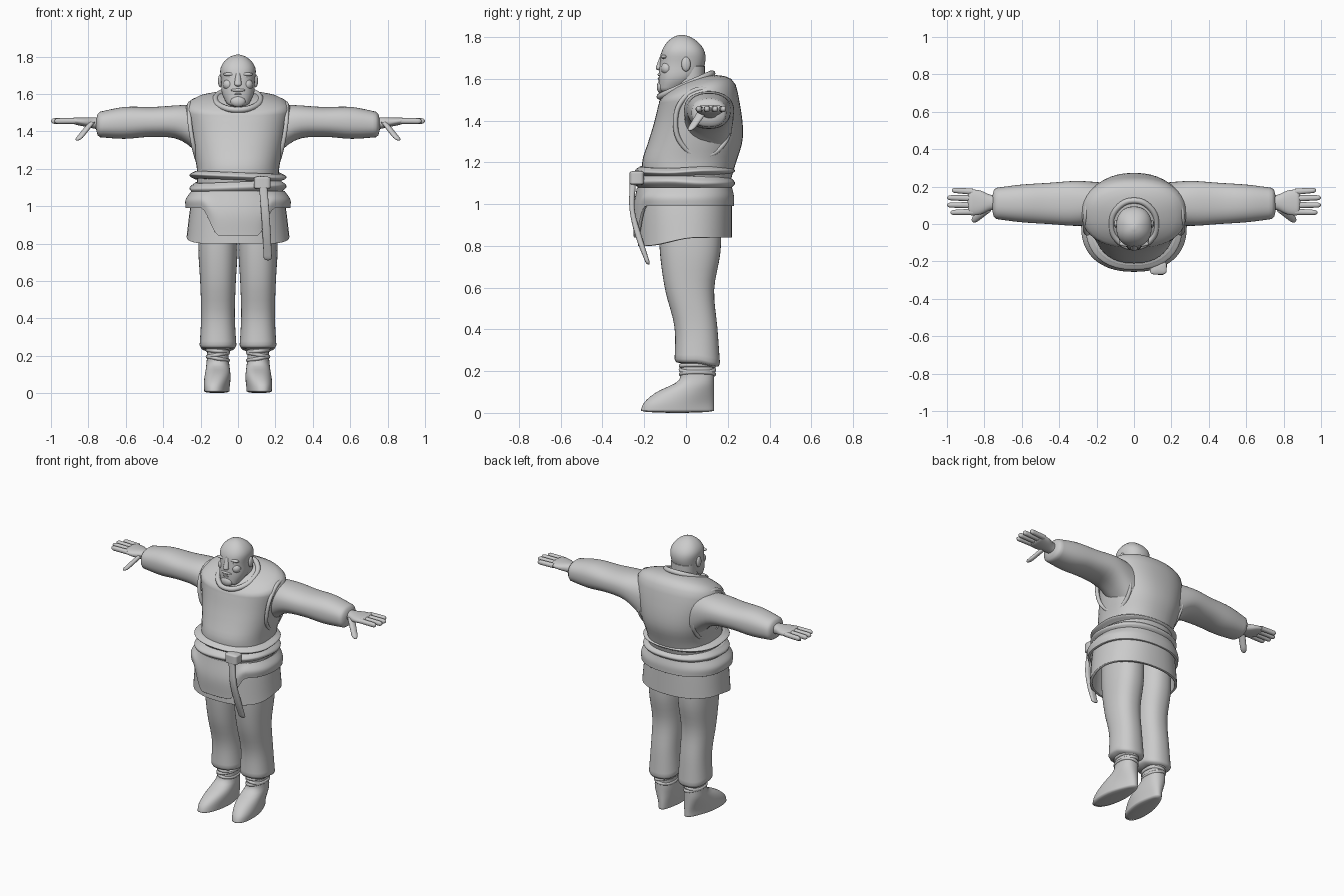
import bpy, bmesh, math
from mathutils import Matrix, Vector

if "Cube" in bpy.data.objects:
    bpy.data.objects.remove(bpy.data.objects["Cube"], do_unlink=True)

shade = (.6, .6, .6, 1)
grey = bpy.data.materials.new("plain grey")
grey.use_nodes = True
grey.diffuse_color = shade
grey.node_tree.nodes["Principled BSDF"].inputs["Base Color"].default_value = shade


def finish(name, data):
    data.materials.append(grey)
    obj = bpy.data.objects.new(name, data)
    bpy.context.scene.collection.objects.link(obj)
    return obj


def mesh_object(name, bm, mirror=False):
    bmesh.ops.recalc_face_normals(bm, faces=bm.faces[:])
    for face in bm.faces:
        face.smooth = True
    mesh = bpy.data.meshes.new(name)
    bm.to_mesh(mesh)
    bm.free()
    obj = finish(name, mesh)
    if mirror:
        obj.modifiers.new("mirror", 'MIRROR')
    return obj


def smoothstep(low, high, value):
    t = min(max((value - low) / (high - low), 0), 1)
    return t * t * (3 - 2 * t)


def sample(values, t):
    """Read a smooth curve through evenly spaced values; a plain number is constant."""
    if not isinstance(values, tuple):
        return values
    last = len(values) - 1
    i = min(int(t * last), last - 1)
    f = t * last - i
    start, end = values[i], values[i + 1]
    slope_in = (end - values[i - 1]) / 2 if i else end - start
    slope_out = (values[i + 2] - start) / 2 if i + 2 <= last else end - start
    blend = smoothstep(0, 1, f)
    bend = f * (1 - f) * ((1 - f) * slope_in - f * slope_out)
    return start + (end - start) * blend + bend


def round_off(distance, length):
    if distance >= length:
        return 1
    return max(math.sqrt(1 - (1 - distance / length) ** 2), .1)


def loft(name, span, half, front, back, mid=0, ends=(0, 0), axis='z', power=2.3,
         segments=40, steps=24, warp=None, shell=0, mirror=False):
    """Sweep an oval section along an axis, with optional rounded ends."""
    bm = bmesh.new()
    loops = []
    for step in range(steps + 1):
        t = (1 - math.cos(math.pi * step / steps)) / 2
        along = span[0] + t * (span[1] - span[0])
        size = round_off(along - span[0], ends[0]) * round_off(span[1] - along, ends[1])
        near, far = sample(front, t), sample(back, t)
        loop = []
        for i in range(segments):
            angle = math.tau * i / segments
            c, s = (math.copysign(abs(f) ** (2 / power), f)
                    for f in (math.cos(angle), math.sin(angle)))
            a = sample(mid, t) + c * size * sample(half, t)
            b = (near + far) / 2 + s * size * (far - near) / 2
            co = Vector((a, b, along) if axis == 'z' else (along, a, b))
            loop.append(bm.verts.new(warp(co) if warp else co))
        loops.append(loop)
    for low, high in zip(loops, loops[1:]):
        for i in range(segments):
            bm.faces.new((low[i - 1], low[i], high[i], high[i - 1]))
    if not shell:
        bm.faces.new(loops[0])
        bm.faces.new(loops[-1])
    obj = mesh_object(name, bm, mirror)
    if shell:
        thickness = obj.modifiers.new("thickness", 'SOLIDIFY')
        thickness.thickness, thickness.offset = shell, -1
    return obj


def ball(name, center, size, mirror=False):
    bm = bmesh.new()
    bmesh.ops.create_uvsphere(bm, u_segments=20, v_segments=12, radius=1,
                              matrix=Matrix.Translation(center) @ Matrix.Diagonal((*size, 1)))
    return mesh_object(name, bm, mirror)


def ring(name, center, across, up, radius, sides=(1,)):
    """Closed cord around an oval given by its centre and two half axes."""
    curve = bpy.data.curves.new(name, 'CURVE')
    curve.dimensions = '3D'
    curve.bevel_depth, curve.bevel_resolution = radius, 3
    for side in sides:
        spline = curve.splines.new('BEZIER')
        spline.bezier_points.add(7)
        spline.use_cyclic_u = True
        count = len(spline.bezier_points)
        for i, point in enumerate(spline.bezier_points):
            angle = math.tau * i / count
            co = Vector(center) + Vector(across) * math.cos(angle) + Vector(up) * math.sin(angle)
            point.co = (side * co.x, co.y, co.z)
            point.handle_left_type = point.handle_right_type = 'AUTO'
    return finish(name, curve)


both = (1, -1)

# Head, face and neck
loft("head", span=(1.53, 1.81), half=(.05, .085, .09, .097, .09),
     front=(-.13, -.13, -.12, -.11), back=(-.05, .05, .09, .09, .07), ends=(.02, .1))
loft("neck", span=(1.48, 1.66), half=.08, front=-.06, back=.09)
loft("nose", span=(1.64, 1.72), half=(.022, .01), front=(-.15, -.12), back=-.1, ends=(.015, 0))
ball("brows", (.045, -.105, 1.705), (.035, .015, .01), mirror=True)
ball("eyes", (.036, -.105, 1.69), (.016, .012, .008), mirror=True)
ball("cheeks", (.05, -.09, 1.65), (.03, .03, .03), mirror=True)
ball("moustache", (0, -.12, 1.62), (.04, .016, .01))
ball("lower_lip", (0, -.12, 1.6), (.025, .016, .006))
ball("chin_beard", (0, -.12, 1.56), (.04, .02, .03))
ball("ears", (.095, 0, 1.67), (.012, .022, .035), mirror=True)


# Padded vest, whose neckline dips at the front
def dip_neckline(co):
    return co + Vector((0, 0, .3 * (co.y - .03) * smoothstep(1.45, 1.57, co.z)))


loft("vest", span=(1.1, 1.6), half=(.22, .22, .24, .26, .28, .27),
     front=(-.2, -.21, -.18, -.15, -.13, -.13), back=(.21, .24, .27, .27, .25, .2),
     ends=(0, .08), warp=dip_neckline)
ring("collar", center=(0, 0, 1.57), across=(.12, 0, 0), up=(0, .125, .055), radius=.016)
ring("armhole_trim", center=(.23, .08, 1.39), across=(-.02, .13, 0), up=(.025, 0, .16),
     radius=.012, sides=both)

# Sleeves
loft("sleeves", span=(.15, .76), mid=.11, half=(.11, .12, .11, .1, .08),
     front=(1.22, 1.35, 1.37, 1.36, 1.37), back=(1.54, 1.54, 1.53, 1.53, 1.5),
     ends=(0, .02), axis='x', mirror=True)

# Hands: palm, four fingers and a thumb
loft("palms", span=(.7, .89), mid=.115, half=(.035, .04, .065, .07), front=(1.4, 1.44),
     back=1.475, ends=(0, .02), axis='x', mirror=True)
for i, finger in enumerate(("index", "middle", "ring", "little")):
    root = .065 + .036 * i
    loft(finger + "_fingers", span=(.86, 1 - .018 * max(abs(i - 1.4) - .4, 0) ** 2),
         mid=(root, root * 1.1 - .01), half=(.017, .013), front=1.44, back=1.47,
         ends=(0, .02), axis='x', segments=16, mirror=True)
loft("thumbs", span=(1.35, 1.45), mid=(.86, .78), half=.018, front=(0, .06), back=(.035, .11),
     ends=(.02, 0), segments=16, mirror=True)


# Jacket skirt, with a shorter layer over it that ends in a front flap
def skirt_hem(co):
    drop = smoothstep(1, .84, co.z) * smoothstep(.05, -.2, co.y)
    return co - Vector((0, 0, .04 * drop))


top, bottom = 1.08, .84


def flap_hem(co):
    lift = smoothstep(.1, .2, abs(co.x)) if co.y < 0 else 1
    rise = (top - co.z) / (top - bottom) * .15 * lift
    return co + Vector((0, 0, rise))


loft("skirt", span=(bottom, top), half=(.275, .26, .24), front=-.23, back=.22,
     warp=skirt_hem, shell=.015)
loft("front_flap", span=(bottom, top), half=(.28, .28, .25), front=(-.25, -.255, -.235),
     back=(.23, .23, .22), segments=96, warp=flap_hem, shell=.015)


# Belt: two wraps that cross at the front, a knot and a hanging end
def belt_wrap(name, height, width, slope):
    def tilt(co):
        return co + Vector((0, 0, slope * co.x * smoothstep(.1, -.1, co.y)))
    loft(name, span=(height - width / 2, height + width / 2), half=(.23, .26, .23),
         front=(-.22, -.245, -.22), back=(.21, .235, .21), warp=tilt)


belt_wrap("lower_belt", height=1.1, width=.06, slope=.04)
belt_wrap("upper_belt", height=1.16, width=.04, slope=-.04)
loft("belt_knot", span=(1.09, 1.16), mid=.13, half=.045, front=-.27, back=-.2,
     ends=(.01, .01), power=4)
loft("belt_end", span=(.71, 1.1), mid=(.16, .15, .135), half=.022,
     front=(-.19, -.24, -.27, -.27), back=(-.17, -.21, -.245, -.24), ends=(.015, 0), power=3)


# Loose trousers whose cuffs hang lower at the back
def cuff_drop(co):
    drop = smoothstep(.4, .24, co.z) * smoothstep(.05, .16, co.y)
    return co - Vector((0, 0, .02 * drop))


loft("trousers", span=(.23, .95), mid=.107, half=(.1, .09, .095, .105, .1),
     front=(-.055, -.055, -.1, -.125, -.13), back=(.165, .15, .135, .165, .17),
     ends=(.02, 0), warp=cuff_drop, mirror=True)


# Boots: the toe is wider and turned out
def splay(co):
    low = smoothstep(.15, .03, co.z)
    narrow = 1 - .25 * low * smoothstep(-.05, .12, co.y)
    middle = .108
    return Vector((middle + (co.x - middle) * narrow - .1 * low * co.y, co.y, co.z))


loft("boots", span=(0, .25), mid=.108, half=(.065, .07, .06, .055),
     front=(-.22, -.2, -.14, -.04, -.025, -.02), back=.135, ends=(.01, 0),
     warp=splay, mirror=True)
for i, tilt in enumerate((.01, -.01, .005)):
    ring("ankle_wrap", center=(.108, .055, .185 + .02 * i), across=(.055, 0, tilt),
         up=(0, .08, 0), radius=.01, sides=both)
